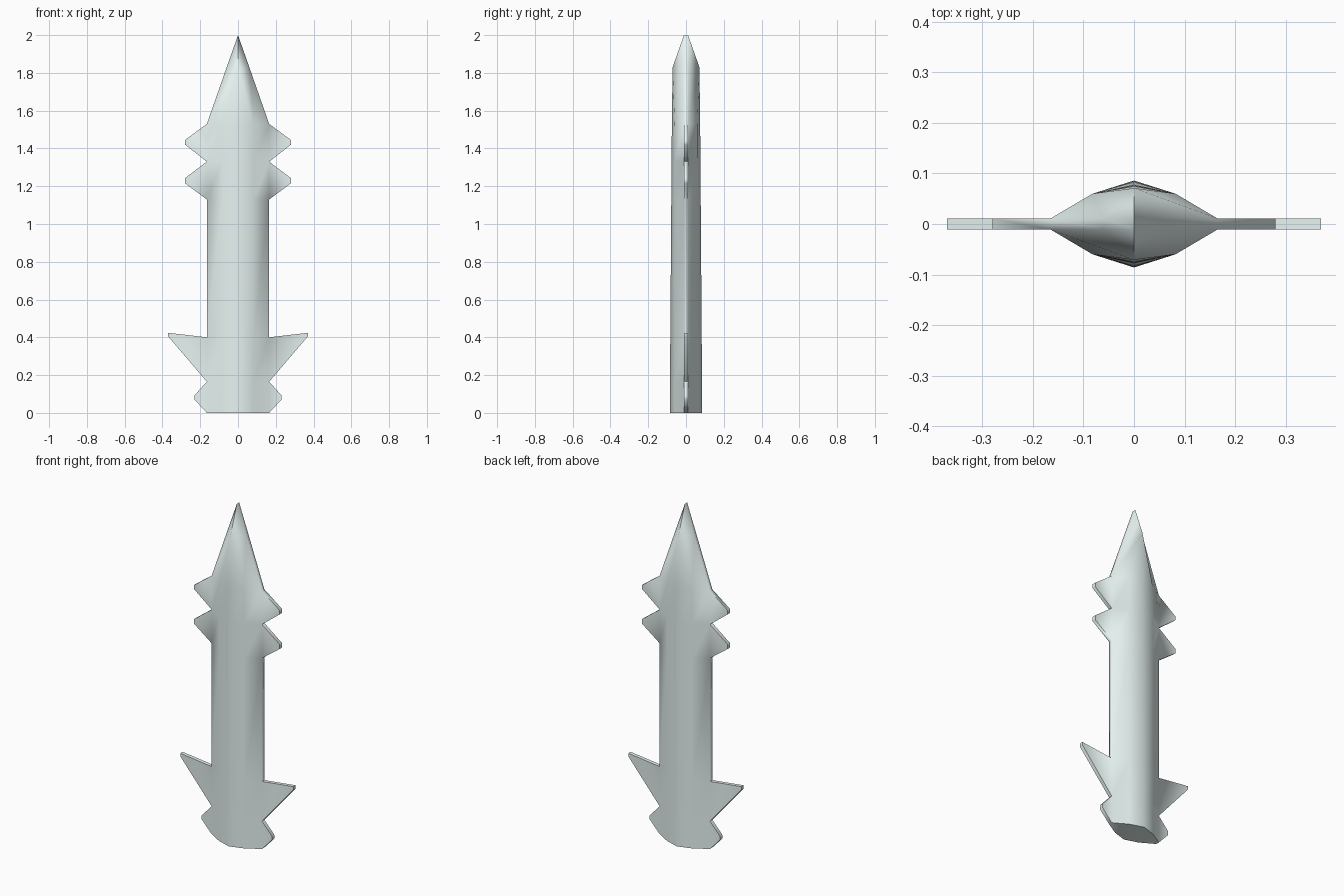
import bpy, bmesh

if "Cube" in bpy.data.objects:
    bpy.data.objects.remove(bpy.data.objects["Cube"])

T = 0.011   # half thickness of the cutting edge and barbs
R = 0.165   # half width of the blade

# Barb outlines on the right side: root top, tip top, tip bottom, root bottom
barbs = [
    [(R, 1.53), (0.28, 1.445), (0.28, 1.42), (R, 1.33)],
    [(R, 1.33), (0.28, 1.243), (0.28, 1.215), (R, 1.13)],
    [(R, 0.40), (0.37, 0.424), (0.37, 0.405), (R, 0.165)],
    [(R, 0.165), (0.23, 0.093), (0.23, 0.07), (R, 0.0)],
]
roots = {(b[-1][1], b[0][1]) for b in barbs}

# Blade stations: z, edge x, shoulder x, shoulder y, ridge y
stations = [(z, R, 0.082, 0.060, 0.086 - 0.0072 * z)
            for z in (0.0, 0.165, 0.40, 1.13, 1.33, 1.53)]
stations += [(1.83, 0.060, 0.0, 0.071, 0.071), (2.0, 0.0, 0.0, T, T)]

bm = bmesh.new()

# Blade: lofted ten-sided section, left open where barbs grow from the edge
rings = []
for z, ex, sx, sy, ry in stations:
    half = [(ex, T), (sx, sy), (0, ry), (-sx, sy), (-ex, T)]
    ring = half + [(-x, -y) for x, y in half]
    rings.append([bm.verts.new((x, y, z)) for x, y in ring])
for k in range(len(rings) - 1):
    lo, hi = rings[k], rings[k + 1]
    span = (stations[k][0], stations[k + 1][0])
    for i in range(10):
        if i in (4, 9) and span in roots:
            continue
        j = (i + 1) % 10
        bm.faces.new((lo[i], lo[j], hi[j], hi[i]))
bm.faces.new(rings[0])

# Barbs: flat side plates, mirrored left and right, open at the root
for outline in barbs:
    for side in (1, -1):
        front = [bm.verts.new((side * x, -T, z)) for x, z in outline]
        back = [bm.verts.new((side * x, T, z)) for x, z in outline]
        bm.faces.new(front)
        bm.faces.new(back[::-1])
        for i in range(3):
            bm.faces.new((front[i], back[i], back[i + 1], front[i + 1]))

bmesh.ops.remove_doubles(bm, verts=bm.verts[:], dist=0.0005)
bmesh.ops.recalc_face_normals(bm, faces=bm.faces[:])
me = bpy.data.meshes.new("barbed_blade")
bm.to_mesh(me)
bm.free()

# Pale steel
steel = bpy.data.materials.new("pale_steel")
steel.diffuse_color = (0.80, 0.90, 0.89, 1)
steel.use_nodes = True
steel.node_tree.nodes["Principled BSDF"].inputs["Base Color"].default_value = steel.diffuse_color
me.materials.append(steel)

blade = bpy.data.objects.new("barbed_blade", me)
bpy.context.collection.objects.link(blade)
blade.select_set(True)
bpy.context.view_layer.objects.active = blade
bpy.ops.object.shade_smooth_by_angle(angle=1.13)
